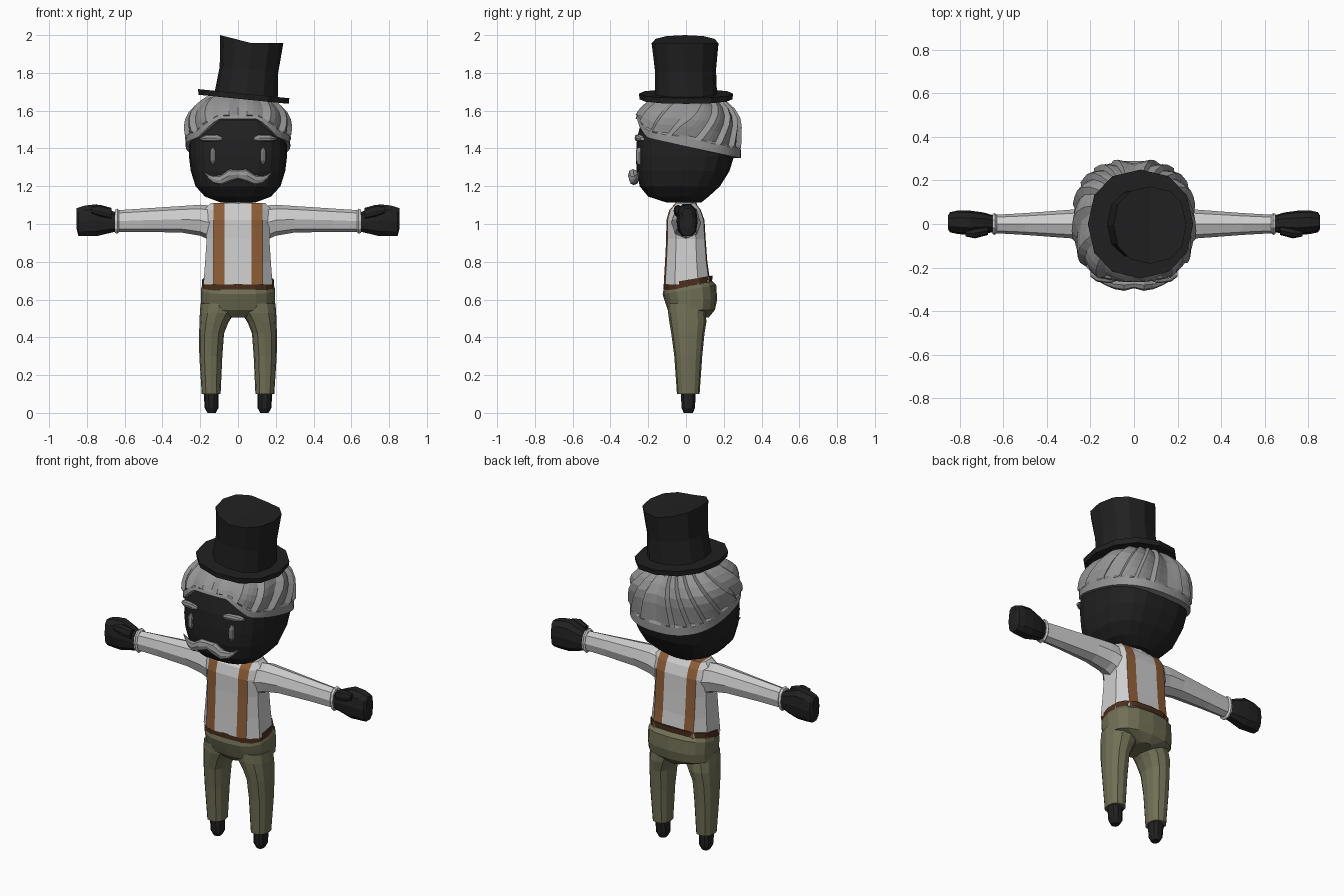
import bpy, bmesh
from math import sin, cos, pi
from mathutils import Vector

if "Cube" in bpy.data.objects:
    bpy.data.objects.remove(bpy.data.objects["Cube"], do_unlink=True)


def material(name, rgb):
    m = bpy.data.materials.new(name)
    m.use_nodes = True
    m.diffuse_color = (*rgb, 1)
    m.node_tree.nodes["Principled BSDF"].inputs["Base Color"].default_value = (*rgb, 1)
    return m


BLACK = material("soft black", (.015, .015, .015))
GREY = material("hair grey", (.3, .3, .3))
SHIRT = material("shirt white", (.62, .62, .62))
TAN = material("strap brown", (.27, .11, .038))
BELT = material("belt dark brown", (.07, .028, .012))
OLIVE = material("trouser olive", (.165, .16, .092))


def skin(name, rings, mats, strips=(), caps=True, cap_quads=None, mirror=False):
    """Join rings of points into a surface; strips are columns in the second material."""
    bm = bmesh.new()
    rows = [[bm.verts.new(p) for p in ring] for ring in rings]
    n = len(rows[0])
    for low, high in zip(rows, rows[1:]):
        for j in range(n):
            k = (j + 1) % n
            f = bm.faces.new((low[j], low[k], high[k], high[j]))
            f.material_index = int(j in strips)
    if caps:
        bm.faces.new(rows[0][::-1])
        if cap_quads:
            for quad, index in cap_quads:
                bm.faces.new([rows[-1][j] for j in quad]).material_index = index
        else:
            bm.faces.new(rows[-1])
    bmesh.ops.remove_doubles(bm, verts=bm.verts, dist=.0015)
    bmesh.ops.recalc_face_normals(bm, faces=bm.faces)
    mesh = bpy.data.meshes.new(name)
    bm.to_mesh(mesh)
    bm.free()
    for m in mats:
        mesh.materials.append(m)
    ob = bpy.data.objects.new(name, mesh)
    bpy.context.collection.objects.link(ob)
    if mirror:
        mod = ob.modifiers.new("mirror", "MIRROR")
        mod.use_mirror_merge = False
    return ob


def sq(v, p):
    return (abs(v) ** (2 / p)) * (1 if v > 0 else -1)


def loft(name, mat, stations, n=12, p=2.3, axis="z", warp=None, mirror=False):
    """Stations are (position, centre, radius, centre, radius) along the axis."""
    rings = []
    for pos, c1, r1, c2, r2 in stations:
        ring = []
        for j in range(n):
            a = 2 * pi * j / n
            u, v = c1 + r1 * sq(cos(a), p), c2 + r2 * sq(sin(a), p)
            q = Vector((u, v, pos) if axis == "z" else (pos, u, v))
            if warp:
                q.z = warp(q)
            ring.append(q)
        rings.append(ring)
    return skin(name, rings, [mat], mirror=mirror)


# Feet and trousers
loft("foot", BLACK, [(0, .14, .022, .012, .025), (.025, .14, .036, .012, .037),
                     (.12, .143, .04, .012, .042)], n=10, mirror=True)
loft("trouser_leg", OLIVE, [(.1, .142, .05, .012, .06), (.3, .144, .061, .012, .074),
                            (.42, .14, .066, .01, .088), (.48, .127, .077, .01, .098),
                            (.53, .11, .092, .005, .1), (.58, .1, .098, .005, .1)],
     mirror=True)


def waist_tilt(q):
    return q.z + (.17 * q.y if q.z > .64 else 0)


loft("trouser_seat", OLIVE, [(.505, 0, .05, .03, .09), (.545, 0, .194, .028, .125),
                             (.6, 0, .197, .025, .14), (.65, 0, .197, .018, .142),
                             (.675, 0, .19, .01, .128)], n=16, p=2.6, warp=waist_tilt)
loft("belt", BELT, [(.665, 0, .192, .01, .128), (.703, 0, .19, .01, .13)],
     n=16, p=2.7, warp=waist_tilt)

# Shirt body with brace straps running over the shoulders
body = []
for z, w, f, b in [(.68, .183, -.118, .13), (.8, .174, -.111, .113),
                   (.92, .166, -.105, .104), (1.02, .185, -.104, .098),
                   (1.075, .18, -.088, .078), (1.11, .145, -.055, .05)]:
    half = [(.072, f), (.13, f * .93), (w, f * .5), (w, b * .5), (.13, b * .95), (.072, b)]
    body.append([(-half[1][0], half[1][1], z), (-half[0][0], f, z)]
                + [(x, y, z) for x, y in half]
                + [(-x, y, z) for x, y in half[:1:-1]])
skin("shirt_body", body, [SHIRT, TAN], strips=(0, 2, 6, 8), cap_quads=[
    ((0, 1, 8, 9), 1), ((2, 3, 6, 7), 1), ((1, 2, 7, 8), 0),
    ((3, 4, 5, 6), 0), ((9, 10, 11, 0), 0)])
loft("collar", SHIRT, [(1.09, 0, .085, 0, .06), (1.122, 0, .075, 0, .055)])
loft("neck", BLACK, [(1.09, 0, .06, 0, .045), (1.16, 0, .06, 0, .045)])

# Sleeves, cuffs and mitten hands
loft("sleeve", SHIRT, [(.125, 0, .08, 1.0, .095), (.2, 0, .074, 1.02, .082),
                       (.3, 0, .065, 1.025, .07), (.5, 0, .05, 1.02, .062),
                       (.64, 0, .042, 1.015, .058)], n=8, axis="x", mirror=True)
loft("cuff", SHIRT, [(.63, 0, .042, 1.015, .06), (.638, 0, .05, 1.015, .07),
                     (.65, 0, .046, 1.015, .065)], n=10, axis="x", mirror=True)
loft("hand", BLACK, [(.64, 0, .038, 1.01, .05), (.69, .005, .048, 1.015, .068),
                     (.75, .005, .056, 1.02, .088), (.81, .008, .054, 1.017, .084),
                     (.845, .008, .046, 1.012, .078), (.855, .008, .03, 1.03, .055)],
     n=10, p=2.6, axis="x", mirror=True)
loft("thumb", BLACK, [(.67, -.03, .02, 1.055, .03), (.73, -.042, .024, 1.07, .032),
                      (.775, -.045, .012, 1.075, .018)], n=8, axis="x", mirror=True)

# Head
head = [(1.113, .09, -.1, .08), (1.145, .175, -.2, .12), (1.2, .225, -.245, .18),
        (1.28, .25, -.262, .23), (1.36, .26, -.265, .255), (1.45, .26, -.26, .26),
        (1.55, .23, -.235, .24), (1.62, .14, -.14, .15)]
loft("head", BLACK, [(z, 0, r, (f + b) / 2, (b - f) / 2) for z, r, f, b in head],
     n=20, p=2.8)

# Swept hair: columns lean towards the back and step outwards strand by strand
COLS = 64
TOP = 1.675


def clamp(v):
    return max(0, min(1, v))


def hair_point(j, t, inset=1):
    a = 2 * pi * j / COLS
    base_x, base_y = .27 * sq(sin(a), 2.5), -.28 * sq(cos(a), 2.5)
    low = 1.41 - .22 * base_y
    if base_y < 0:
        low += .085 * clamp((.21 - abs(base_x)) / .1)
    z = low + (TOP - low) * t
    shrink = 1 - .45 * clamp((z - 1.5) / (TOP - 1.5)) ** 2.5
    step = (0, .022, .015, .007)[min(j, COLS - j) % 4] if t > .15 else .012
    b = a + .7 * t * sin(a)
    depth = .262 if cos(b) > 0 else .278
    size = shrink * inset
    return ((.265 * size + step) * sq(sin(b), 2.5),
            -(depth * size + step) * sq(cos(b), 2.5), z)


hair = [[hair_point(j, 0, .85) for j in range(COLS)]]
for t in (0, .14, .18, .35, .5, .65, .8, .9, 1):
    hair.append([hair_point(j, t) for j in range(COLS)])
skin("hair", hair, [GREY], caps=False)

# Face details
loft("eye", GREY, [(1.315, .133, .006, -.245, .012), (1.335, .133, .015, -.25, .016),
                   (1.385, .133, .015, -.25, .016), (1.405, .133, .006, -.245, .012)],
     n=8, mirror=True)
loft("eyebrow", GREY, [(.085, -.255, .008, 1.452, .008), (.11, -.258, .014, 1.456, .019),
                       (.17, -.245, .02, 1.455, .018), (.2, -.23, .012, 1.45, .008)],
     n=8, axis="x", mirror=True)
loft("moustache", GREY, [(0, -.275, .02, 1.262, .025), (.045, -.28, .027, 1.257, .034),
                         (.09, -.276, .023, 1.233, .027), (.13, -.266, .016, 1.235, .02),
                         (.155, -.258, .01, 1.25, .012), (.178, -.252, .003, 1.272, .004)],
     n=8, axis="x", mirror=True)


# Tilted top hat with a slanted crown
def hat_tilt(q):
    if q.z > 1.9:
        return 1.957 + max(0, .07 - q.x) * .262
    return q.z - .1 * (q.x - .03)


loft("hat_brim", BLACK, [(1.66, .03, .238, 0, .245), (1.69, .03, .242, 0, .25)],
     n=12, p=2.2, warp=hat_tilt)
loft("hat_crown", BLACK, [(1.67, .042, .168, 0, .165), (1.82, .058, .155, -.003, .162),
                          (1.96, .073, .167, -.005, .177), (1.96, .073, .0005, -.005, .0005)],
     n=12, p=2.3, warp=hat_tilt)
